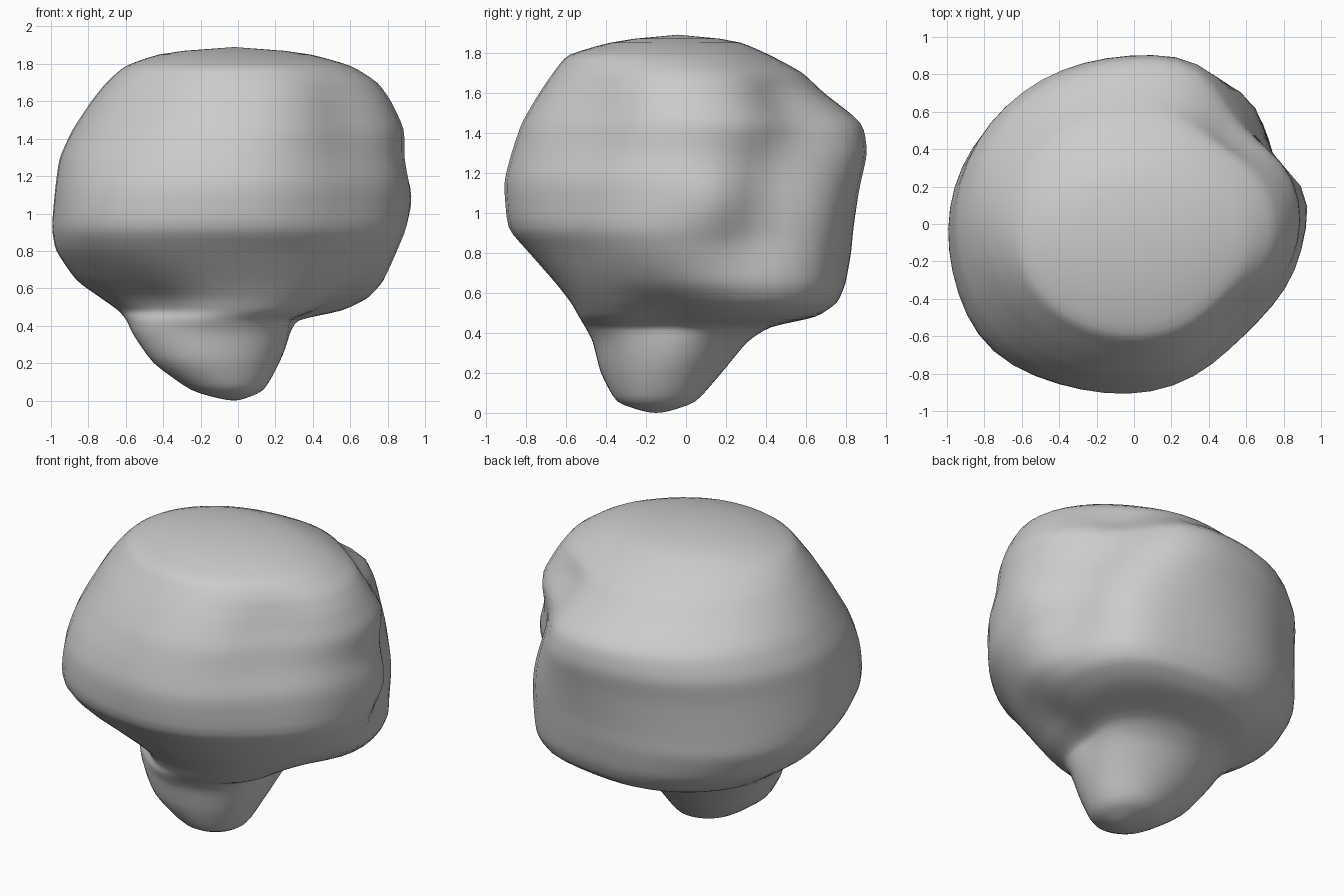
import bpy, bmesh, math
from mathutils import Vector

if "Cube" in bpy.data.objects:
    bpy.data.objects.remove(bpy.data.objects["Cube"])

# Cross-sections from stem tip to crown top: z, x min, x max, y min, y max
SECTIONS = [
    (0.00, -.06, .01, -.19, -.11),
    (0.05, -.25, .14, -.35, .05),
    (0.20, -.46, .23, -.43, .18),
    (0.36, -.57, .33, -.47, .31),
    (0.43, -.60, .38, -.51, .42),
    (0.48, -.64, .60, -.54, .66),
    (0.55, -.74, .73, -.58, .76),
    (0.64, -.87, .81, -.65, .80),
    (0.80, -.98, .87, -.79, .83),
    (0.92, -1.0, .91, -.90, .84),
    (1.15, -.98, .92, -.92, .87),
    (1.30, -.96, .90, -.88, .90),
    (1.45, -.89, .90, -.83, .88),
    (1.60, -.79, .83, -.74, .69),
    (1.70, -.71, .76, -.67, .59),
    (1.79, -.61, .62, -.60, .42),
    (1.87, -.38, .33, -.32, .24),
]
# Local swellings (+) and hollows (-): x, y, z, size, amount
LUMPS = [
    (0.60, 0.60, 1.50, .18, -.14),    # hollow, upper back right
    (0.76, 0.45, 1.20, .14, -.09),    # groove on the right
    (0.80, 0.36, 0.90, .14, -.09),    # groove, lower
    (0.60, 0.65, 0.95, .20, .07),     # back right lobe
    (0.48, 0.52, 0.58, .18, .08),     # back right lip
    (0.55, -.12, 0.50, .18, -.16),    # undercut on the right
    (0.62, -.62, 1.05, .28, -.07),    # flattened front right
    (0.60, -.50, 1.52, .20, -.10),    # valley, upper front right
    (-.70, -.60, 0.98, .24, .06),     # front left corner
    (-.45, -.40, 0.57, .14, -.08),    # crease left of the stem
    (0.93, 0.18, 1.05, .10, .08),     # knob on the right
    (0.33, 0.82, 1.32, .18, .05),     # back swelling
]
SEGMENTS, STEPS = 48, 4


def lump_shift(p):
    return sum(a * math.exp(-(p - Vector((x, y, z))).length_squared / (2 * s * s))
               for x, y, z, s, a in LUMPS)


def ring(section):
    """Elliptical section pushed in and out by the lumps."""
    z, x0, x1, y0, y1 = section
    verts = []
    for i in range(SEGMENTS):
        t = 2 * math.pi * i / SEGMENTS
        d = Vector((math.cos(t), math.sin(t), 0))
        p = Vector(((x0 + x1) / 2 + d.x * (x1 - x0) / 2,
                    (y0 + y1) / 2 + d.y * (y1 - y0) / 2, z))
        verts.append(bm.verts.new(p + d * lump_shift(p)))
    return verts


# Skin lofted through the sections
bm = bmesh.new()
rows = []
for a, b in zip(SECTIONS, SECTIONS[1:]):
    rows += [[u + (v - u) * k / STEPS for u, v in zip(a, b)] for k in range(STEPS)]
rows.append(SECTIONS[-1])
rings = [ring(r) for r in rows]
for lower, upper in zip(rings, rings[1:]):
    for i in range(SEGMENTS):
        j = (i + 1) % SEGMENTS
        bm.faces.new((lower[i], lower[j], upper[j], upper[i]))

# Shallow caps at tip and top
tip = bm.verts.new((-.02, -.15, 0))
top = bm.verts.new((-.02, -.04, 1.89))
for i in range(SEGMENTS):
    j = (i + 1) % SEGMENTS
    bm.faces.new((rings[0][j], rings[0][i], tip))
    bm.faces.new((rings[-1][i], rings[-1][j], top))

# Soften the section edges
for _ in range(3):
    bmesh.ops.smooth_vert(bm, verts=[v for v in bm.verts if v not in (tip, top)],
                          factor=0.5, use_axis_x=True, use_axis_y=True, use_axis_z=True)
for f in bm.faces:
    f.smooth = True
mesh = bpy.data.meshes.new("lumpy_crown_with_stem")
bm.to_mesh(mesh)
bm.free()
obj = bpy.data.objects.new("lumpy_crown_with_stem", mesh)
bpy.context.collection.objects.link(obj)
